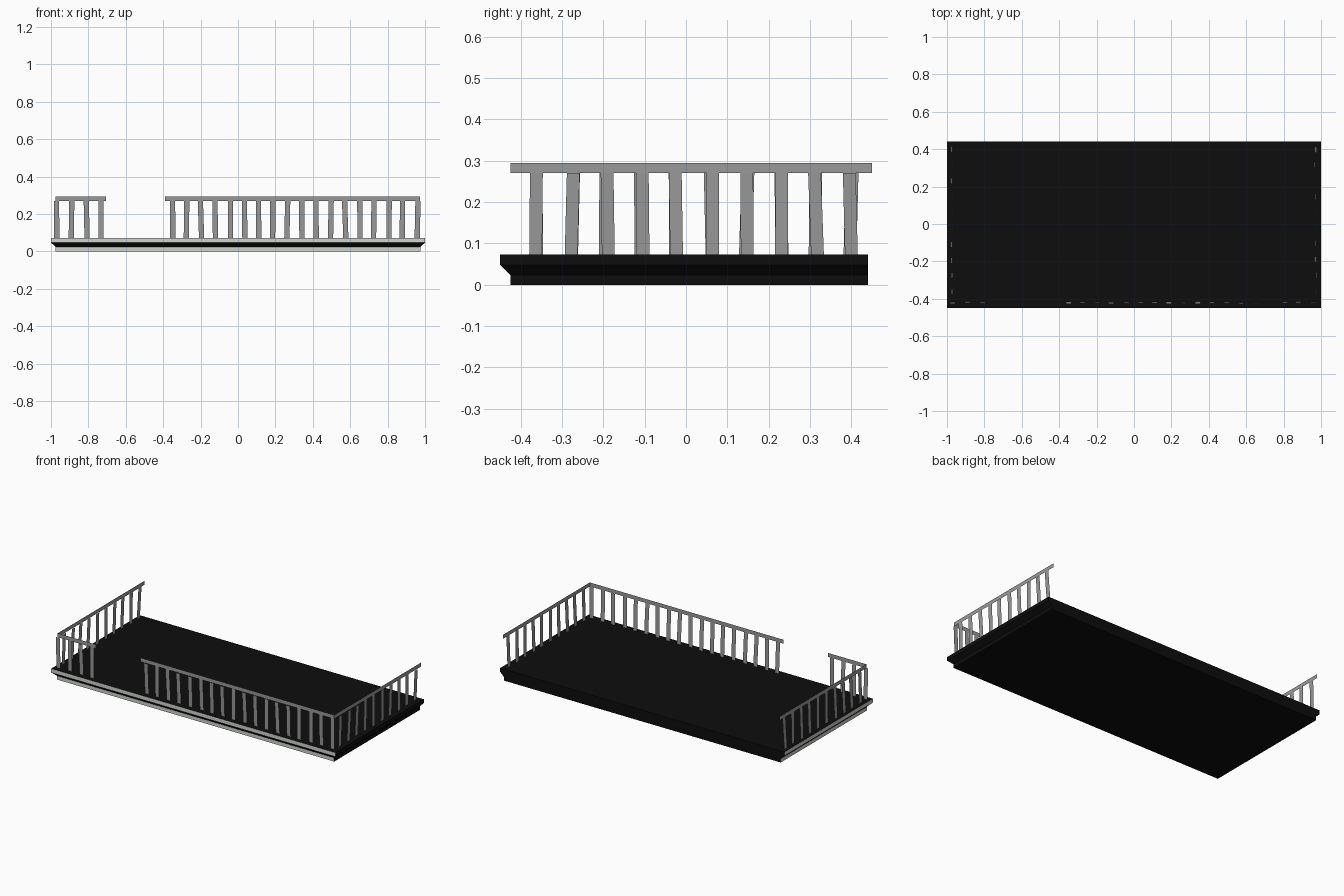
import bpy, bmesh, math, random
from mathutils import Vector

if "Cube" in bpy.data.objects:
    bpy.data.objects.remove(bpy.data.objects["Cube"])

random.seed(4)


def material(name, rgb):
    m = bpy.data.materials.new(name)
    m.diffuse_color = (*rgb, 1)
    m.use_nodes = True
    m.node_tree.nodes["Principled BSDF"].inputs["Base Color"].default_value = m.diffuse_color
    return m


black = material("black deck", (0.004, 0.004, 0.004))
pale = material("pale trim", (0.62, 0.65, 0.61))
grey = material("grey railing", (0.32, 0.32, 0.32))


def finish(name, bm, mats):
    me = bpy.data.meshes.new(name)
    bm.to_mesh(me)
    bm.free()
    for m in mats:
        me.materials.append(m)
    ob = bpy.data.objects.new(name, me)
    bpy.context.collection.objects.link(ob)
    return ob


# Deck slab: stacked rings, flared on front and sides, flush at the back
bm = bmesh.new()
rings = []
for x, y, z in ((0.975, -0.425, 0), (0.975, -0.425, 0.024),
                (1.0, -0.45, 0.048), (1.0, -0.45, 0.073)):
    rings.append([bm.verts.new(p) for p in
                  ((-x, y, z), (x, y, z), (x, 0.44, z), (-x, 0.44, z))])
bm.faces.new(rings[0][::-1])
bm.faces.new(rings[-1])
for a, b in zip(rings, rings[1:]):
    for i in range(4):
        j = (i + 1) % 4
        bm.faces.new((a[i], a[j], b[j], b[i]))
bmesh.ops.recalc_face_normals(bm, faces=bm.faces)
# upright edges facing front and left are pale
for f in bm.faces:
    n = f.normal
    f.material_index = 1 if min(n.x, n.y) < -0.9 else 0
finish("deck", bm, [black, pale])

DECK, RAIL, TOP = 0.073, 0.27, 0.295


def railing(name, start, end, posts, width):
    """Flat handrail strip with slightly crooked flat balusters below it."""
    a, b = Vector((*start, 0)), Vector((*end, 0))
    along = (b - a).normalized()
    side = Vector((-along.y, along.x, 0))
    up = Vector((0, 0, 1))
    bm = bmesh.new()

    def quad(*pts):
        bm.faces.new([bm.verts.new(p) for p in pts])

    quad(a + up * RAIL, b + up * RAIL, b + up * TOP, a + up * TOP)
    for d in posts:
        low = a + along * (d + random.uniform(-.004, .004)) + up * DECK
        high = a + along * (d + random.uniform(-.004, .004)) + up * RAIL
        low += side * random.uniform(0, 0.008)
        high += side * random.uniform(-0.005, 0.002)
        w = along * width / 2
        quad(low - w, low + w, high + w, high - w)
    return finish(name, bm, [grey])


# Front railings either side of the entrance gap
railing("front_railing_left", (-0.975, -0.423), (-0.705, -0.423),
        [0.008 + 0.079 * i for i in range(4)], 0.028)
railing("front_railing_right", (-0.39, -0.423), (0.972, -0.423),
        [0.038 + 0.0771 * i for i in range(18)], 0.028)

# Side railings
for name, x in (("left_railing", -0.973), ("right_railing", 0.973)):
    railing(name, (x, -0.425), (x, 0.45),
            [0.065 + 0.0843 * i for i in range(10)], 0.031)
